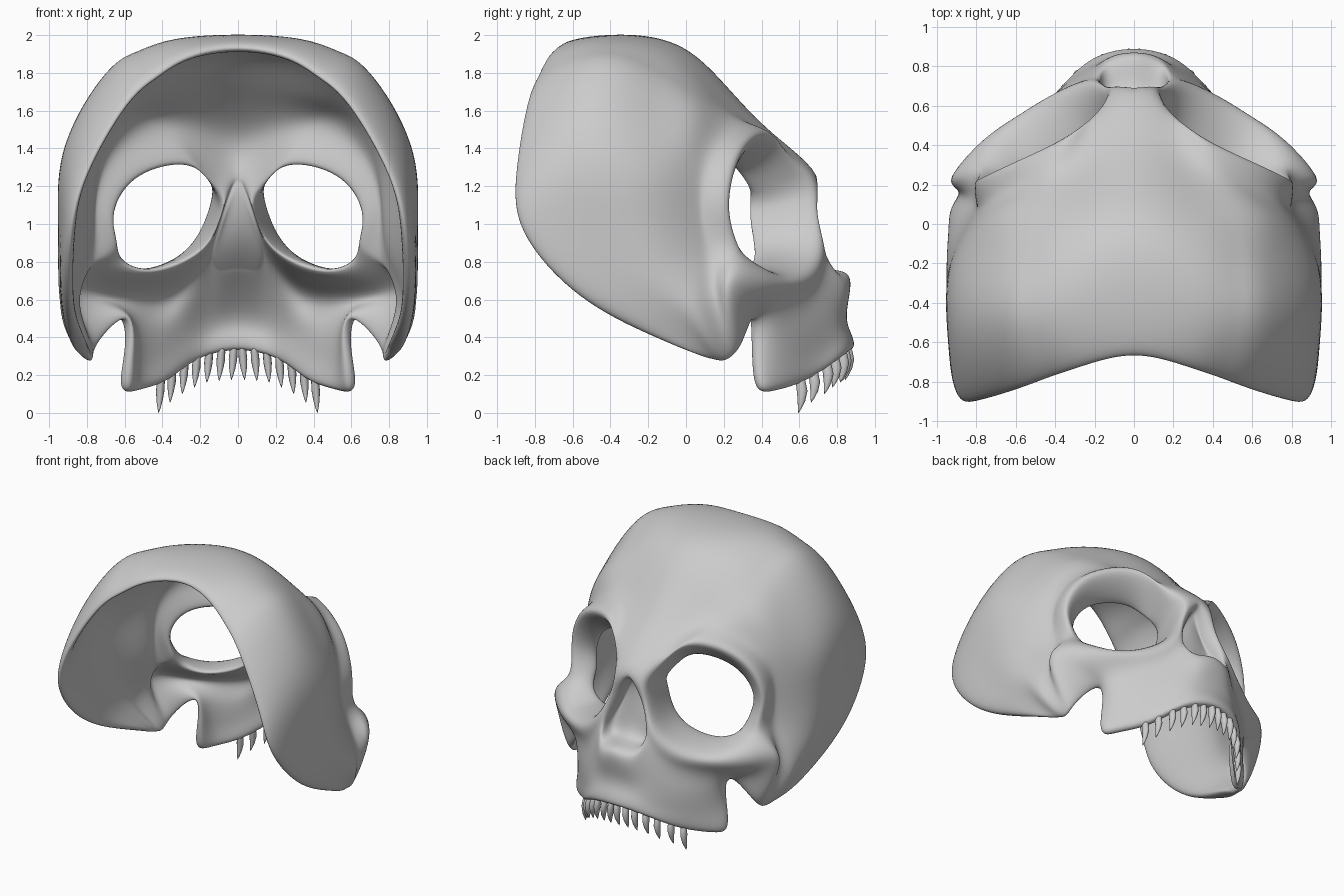
import bpy, bmesh, math
from mathutils import Vector

if "Cube" in bpy.data.objects:
    bpy.data.objects.remove(bpy.data.objects["Cube"])

# Half-cage rows of the cranium: arches from the top midline to the lower side corner
cranium = [
    [(0, -.63, 1.965), (.28, -.69, 1.92), (.46, -.745, 1.82), (.63, -.80, 1.67), (.84, -.855, 1.3),
     (.915, -.82, .98), (.93, -.6, .685), (.905, -.3, .475), (.86, -.03, .345)],
    [(0, -.35, 2.0), (.33, -.42, 1.98), (.53, -.45, 1.915), (.70, -.47, 1.80), (.91, -.53, 1.43),
     (.945, -.52, 1.04), (.945, -.4, .75), (.925, -.16, .51), (.845, .06, .318)],
    [(0, -.05, 1.95), (.33, -.1, 1.91), (.52, -.13, 1.82), (.68, -.15, 1.69), (.89, -.2, 1.36),
     (.935, -.2, 1.06), (.945, -.15, .78), (.93, -.03, .53), (.835, .12, .308)],
    [(0, .18, 1.77), (.3, .13, 1.73), (.48, .1, 1.68), (.66, .06, 1.58), (.79, .02, 1.35),
     (.82, .04, 1.07), (.86, .05, .82), (.935, .07, .54), (.828, .17, .306)],
    [(0, .43, 1.505), (.22, .35, 1.53), (.36, .29, 1.55), (.50, .24, 1.52), (.71, .15, 1.36),
     (.80, .11, 1.1), (.81, .14, .86), (.885, .165, .60), (.82, .225, .328)],
]
brow = [(0, .69, 1.255), (.155, .61, 1.27), (.25, .51, 1.40), (.40, .41, 1.46), (.66, .29, 1.36),
        (.79, .23, 1.1), (.77, .29, .86), (.935, .225, .68), (.79, .30, .41)]
# Lower orbit edge, then nose side and cheekbone
orbit_low = [brow[1], (.15, .64, 1.1), (.24, .65, .9), (.42, .60, .77),
             (.59, .51, .73), (.71, .41, .77), brow[6]]
cheek = [brow[0], (.11, .675, 1.05), (.19, .74, .84), (.36, .67, .66),
         (.575, .525, .615), (.78, .39, .63), brow[7]]
# Upper jaw rows
jaw0 = [(0, .86, .735), (.13, .83, .72)] + cheek[2:]
jaw1 = [(0, .85, .54), (.14, .83, .53), (.26, .765, .53), (.42, .64, .47),
        (.57, .49, .47), (.63, .375, .51), brow[8]]
jaw2 = [(0, .875, .42), (.16, .85, .40), (.28, .77, .36), (.42, .64, .30),
        (.56, .49, .27), (.605, .38, .30)]
jaw3 = [(0, .885, .345), (.17, .85, .32), (.3, .765, .26), (.42, .63, .18),
        (.56, .49, .14), (.62, .40, .145)]
# Nose opening and its recessed back
nose = [cheek[0], cheek[1], cheek[2], jaw0[1], jaw0[0]]
recess = [(0, .62, 1.17), (.08, .61, 1.03), (.15, .65, .85), (.11, .69, .765), (0, .70, .77)]
nose_mid = (0, .63, .95)

grids = [cranium + [brow], [orbit_low, cheek], [jaw0, jaw1],
         [jaw1[:6], jaw2, jaw3], [nose, recess],
         [[recess[0], recess[1]], [nose_mid, recess[2]], [recess[4], recess[3]]]]
orbit_pts = set(brow[1:7] + orbit_low)
nose_pts = set(nose + recess + [nose_mid])

bm = bmesh.new()
verts, kind = {}, {}


def vert(p, s):
    key = (round(p[0] * s, 4), p[1], p[2])
    if key not in verts:
        verts[key] = bm.verts.new(key)
        kind[verts[key]] = 'orbit' if p in orbit_pts else 'nose' if p in nose_pts else ''
    return verts[key]


# Outer surface, both halves
for s in (1, -1):
    for rows in grids:
        for a, b in zip(rows, rows[1:]):
            for i in range(len(a) - 1):
                q = [vert(p, s) for p in (a[i], a[i + 1], b[i + 1], b[i])]
                bm.faces.new(q if s > 0 else q[::-1])
bmesh.ops.recalc_face_normals(bm, faces=bm.faces[:])
bm.normal_update()
if max(bm.verts, key=lambda v: v.co.z).normal.z < 0:
    bmesh.ops.reverse_faces(bm, faces=bm.faces[:])
    bm.normal_update()


# Inner surface: plain wall thickness, deeper behind the eyes and nose
def inner_point(v):
    c = v.co
    if kind[v] == 'orbit':
        return Vector((math.copysign(.1 + (abs(c.x) - .15) * .87, c.x), c.y * .56,
                       .755 + (c.z - .73) * .76))
    if kind[v] == 'nose':
        return Vector((c.x * .8, .39 + .85 * max(0, 1 - c.z), c.z))
    p = c - v.normal * .055
    if abs(c.x) < 1e-4:
        p.x = 0
    return p


outer = bm.verts[:]
faces = [f.verts[:] for f in bm.faces]
rims = [(e.link_loops[0].vert, e.link_loops[0].link_loop_next.vert)
        for e in bm.edges if e.is_boundary]
pos = {v: inner_point(v) for v in outer}
inner = {v: bm.verts.new(pos[v]) for v in outer}
for f in faces:
    bm.faces.new([inner[v] for v in reversed(f)])
for a, b in rims:
    bm.faces.new((b, a, inner[a], inner[b]))

# Adjust the cage so the subdivided surface passes through the given points
target = {v: v.co.copy() for v in bm.verts}


def limit(v):
    n = len(v.link_edges)
    e = sum((k.other_vert(v).co for k in v.link_edges), Vector())
    d = sum((l.link_loop_next.link_loop_next.vert.co for l in v.link_loops), Vector())
    return (v.co * n * n + e * 4 + d) / (n * (n + 5))


for _ in range(4):
    step = {v: target[v] - limit(v) for v in bm.verts}
    for v, d in step.items():
        v.co += d


def make_object(name, mesh_bm):
    me = bpy.data.meshes.new(name)
    mesh_bm.to_mesh(me)
    mesh_bm.free()
    me.polygons.foreach_set("use_smooth", [True] * len(me.polygons))
    ob = bpy.data.objects.new(name, me)
    bpy.context.collection.objects.link(ob)
    return ob


shell = make_object("skull_shell", bm)
sub = shell.modifiers.new("smooth", 'SUBSURF')
sub.levels = sub.render_levels = 3


# Teeth: slightly curved spikes along the jaw edge
def edge_at(x):
    for a, b in zip(jaw3, jaw3[1:]):
        if x <= b[0]:
            t = (x - a[0]) / (b[0] - a[0])
            return [a[k] + (b[k] - a[k]) * t for k in range(3)]


tb = bmesh.new()
profile = [(0, .016), (.2, .026), (.45, .028), (.7, .02), (.9, .009), (1, .001)]
xs = [.035, .1, .165, .23, .295, .36, .42]
tips = [.175, .17, .16, .135, .1, .055, 0]
for s in (1, -1):
    for x, tip in zip(xs, tips):
        _, y, z = edge_at(x)
        top = z + .03
        rings = []
        for t, r in profile:
            bend = .02 * math.sin(math.pi * t)
            rings.append([tb.verts.new((s * (x - .015 + .015 * t) + r * .8 * math.cos(a),
                                        y - .035 + bend + r * math.sin(a),
                                        top + (tip - top) * t))
                          for a in (math.tau * k / 12 for k in range(12))])
        for a, b in zip(rings, rings[1:]):
            for k in range(12):
                tb.faces.new((a[k], a[k - 1], b[k - 1], b[k]))
        tb.faces.new(rings[0])
        tb.faces.new(rings[-1][::-1])
bmesh.ops.recalc_face_normals(tb, faces=tb.faces[:])
make_object("upper_teeth", tb)
